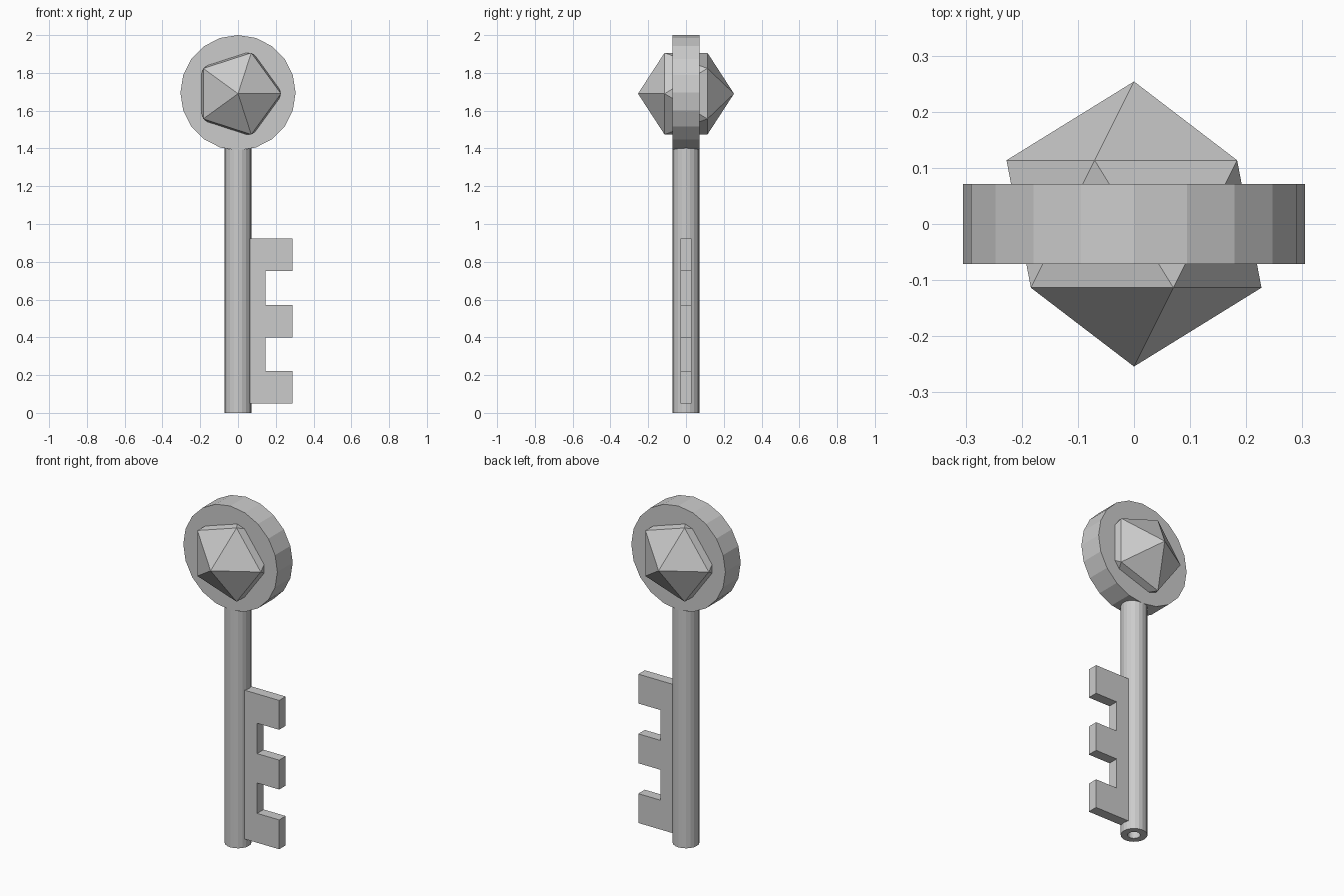
import bpy, bmesh
from math import pi, sin, cos

if "Cube" in bpy.data.objects:
    bpy.data.objects.remove(bpy.data.objects["Cube"])

HEAD_Z = 1.695
SIDES = 20


def make_object(name, bm):
    bmesh.ops.recalc_face_normals(bm, faces=bm.faces)
    mesh = bpy.data.meshes.new(name)
    bm.to_mesh(mesh)
    bm.free()
    obj = bpy.data.objects.new(name, mesh)
    bpy.context.collection.objects.link(obj)
    return obj


# Round head: a faceted disc facing front and back
bpy.ops.mesh.primitive_cylinder_add(vertices=SIDES, radius=0.305, depth=0.142,
                                    location=(0, 0, HEAD_Z), rotation=(pi / 2, 0, 0))
bpy.context.object.name = "head_disc"

# Gem: an icosahedron poking out of both sides of the disc
bpy.ops.mesh.primitive_ico_sphere_add(subdivisions=1, radius=0.254,
                                      location=(0, 0, HEAD_Z - 0.005), rotation=(pi / 2, 0, 0))
bpy.context.object.name = "head_gem"

# Shank: a hollow tube, its top end buried in the disc
bm = bmesh.new()
rings = []
for radius, z in ((0.071, 0), (0.071, 1.41), (0.034, 1.41), (0.034, 0)):
    rings.append([bm.verts.new((radius * cos(2 * pi * i / SIDES),
                                radius * sin(2 * pi * i / SIDES), z)) for i in range(SIDES)])
for a, b in zip(rings, rings[1:] + rings[:1]):
    for i in range(SIDES):
        j = (i + 1) % SIDES
        bm.faces.new((a[i], a[j], b[j], b[i]))
make_object("shank", bm)

# Bit: a comb profile with three teeth, extruded through y
ROOT, NOTCH, TIP = 0.058, 0.145, 0.288
profile = [(ROOT, 0.05)]
for k, z in enumerate((0.05, 0.40, 0.75)):
    if k:
        profile.append((NOTCH, z))
    profile += [(TIP, z), (TIP, z + 0.172)]
    if k < 2:
        profile.append((NOTCH, z + 0.172))
profile.append((ROOT, 0.922))

bm = bmesh.new()
face = bm.faces.new([bm.verts.new((x, -0.03, z)) for x, z in profile])
new = bmesh.ops.extrude_face_region(bm, geom=[face])["geom"]
bmesh.ops.translate(bm, vec=(0, 0.06, 0),
                    verts=[v for v in new if isinstance(v, bmesh.types.BMVert)])
make_object("bit", bm)
